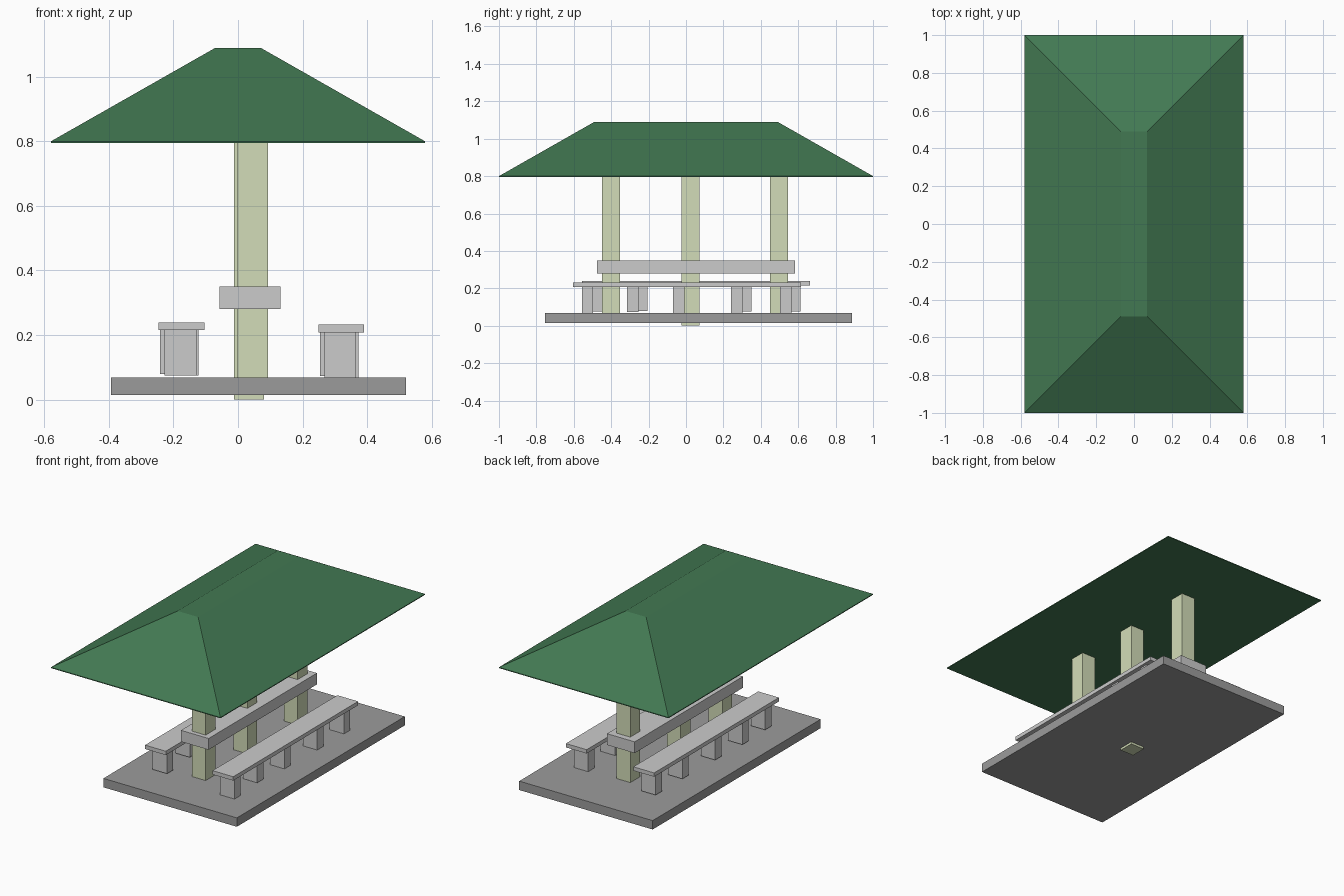
import bpy, bmesh

if "Cube" in bpy.data.objects:
    bpy.data.objects.remove(bpy.data.objects["Cube"])


def material(name, rgb):
    m = bpy.data.materials.new(name)
    m.diffuse_color = (*rgb, 1)
    m.use_nodes = True
    m.node_tree.nodes["Principled BSDF"].inputs["Base Color"].default_value = m.diffuse_color
    return m


def frustum(name, lo, hi, mat=None, inset=0.0):
    """Box from corner lo to corner hi, top face pulled in by inset on x and y."""
    bm = bmesh.new()
    bmesh.ops.create_cube(bm, size=1)
    for v in bm.verts:
        top = v.co.z > 0
        for i in range(3):
            positive = v.co[i] > 0
            v.co[i] = hi[i] if positive else lo[i]
            if top and i < 2:
                v.co[i] += -inset if positive else inset
    mesh = bpy.data.meshes.new(name)
    bm.to_mesh(mesh)
    bm.free()
    ob = bpy.data.objects.new(name, mesh)
    bpy.context.collection.objects.link(ob)
    if mat:
        mesh.materials.append(mat)
    return ob


green = material("roof_green", (0.055, 0.19, 0.085))
cream = material("post_cream", (0.65, 0.72, 0.48))
concrete = material("slab_grey", (0.33, 0.33, 0.33))

# Hipped roof with flat ridge, above a thin eave
frustum("roof", (-0.58, -1, 0.8), (0.58, 1, 1.09), green, inset=0.51)
frustum("roof_eave", (-0.58, -1, 0.795), (0.58, 1, 0.8), green)

# Floor slab
frustum("floor_slab", (-0.393, -0.754, 0.014), (0.52, 0.887, 0.069), concrete)

# Three posts along the centre: x centre, y centre, bottom
for i, (x, y, z) in enumerate([(0.046, -0.401, 0.014),
                               (0.034, 0.024, 0.0),
                               (0.046, 0.498, 0.02)]):
    frustum(f"post_{i + 1}", (x - 0.047, y - 0.048, z),
            (x + 0.047, y + 0.048, 0.798), cream)

# Table top threaded by the posts
frustum("table_top", (-0.057, -0.476, 0.28), (0.132, 0.583, 0.35))

# Legs shared by both benches: x and y offsets from bench centre, bottom height
LEGS = [(-0.003, -0.532, 0.068), (-0.017, -0.290, 0.073), (-0.003, -0.044, 0.068),
        (0.004, 0.266, 0.068), (0.004, 0.528, 0.068)]


def bench(side, cx, cy, dz):
    frustum(f"{side}_bench_seat", (cx - 0.071, cy - 0.61, 0.208 + dz),
            (cx + 0.071, cy + 0.61, 0.232 + dz))
    for i, (x, y, z) in enumerate(LEGS):
        frustum(f"{side}_bench_leg_{i + 1}",
                (cx + x - 0.049, cy + y - 0.03, z + dz),
                (cx + x + 0.049, cy + y + 0.03, 0.21 + dz))


# Two benches either side of the table
bench("right", 0.32, 0.005, 0.0)
bench("left", -0.175, 0.053, 0.007)
